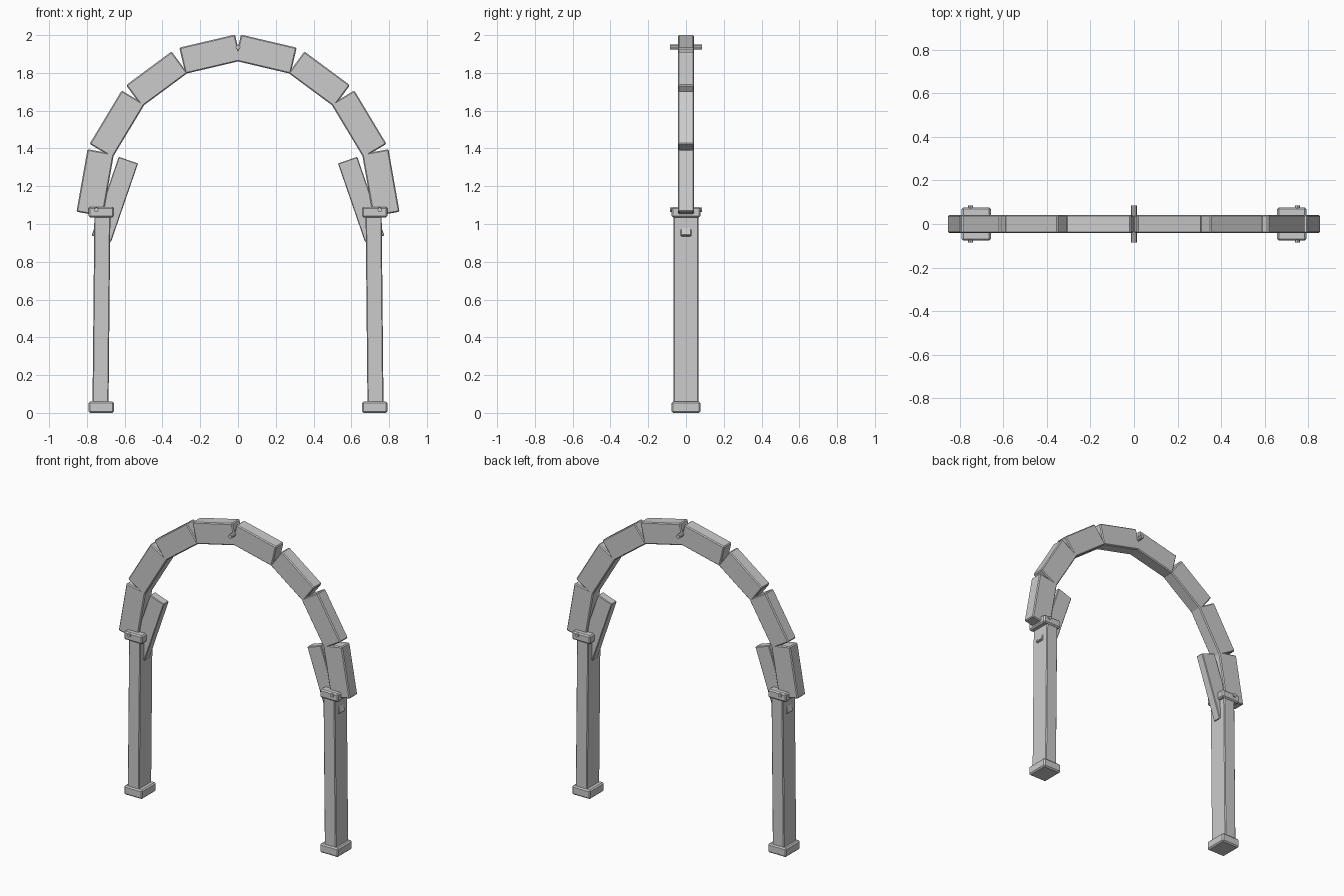
import bpy
import math
from mathutils import Matrix

cube = bpy.data.objects.get("Cube")
if cube:
    bpy.data.objects.remove(cube, do_unlink=True)

import bmesh


def make_object(name, bm, bevel):
    mesh = bpy.data.meshes.new(name)
    bm.to_mesh(mesh)
    bm.free()
    obj = bpy.data.objects.new(name, mesh)
    bpy.context.collection.objects.link(obj)
    if bevel:
        mod = obj.modifiers.new("worn_edges", "BEVEL")
        mod.width = bevel
        mod.segments = 1
    return obj


def beam(name, x, z, length, thick, depth, angle, bevel=0.006, lean=0):
    """Box whose length runs along x, tilted by angle in the front plane."""
    bm = bmesh.new()
    bmesh.ops.create_cube(bm, size=1)
    bmesh.ops.scale(bm, vec=(length, depth, thick), verts=bm.verts)
    bmesh.ops.rotate(bm, matrix=Matrix.Rotation(math.radians(-angle), 3, "Y"), verts=bm.verts)
    for v in bm.verts:
        if v.co.z > 0:
            v.co.x += lean
    bmesh.ops.translate(bm, vec=(x, 0, z), verts=bm.verts)
    return make_object(name, bm, bevel)


def peg(name, x, z, radius, length):
    bm = bmesh.new()
    bmesh.ops.create_cone(bm, cap_ends=True, segments=8, radius1=radius,
                          radius2=radius, depth=length)
    bmesh.ops.rotate(bm, matrix=Matrix.Rotation(math.pi / 2, 3, "X"), verts=bm.verts)
    bmesh.ops.translate(bm, vec=(x, 0, z), verts=bm.verts)
    return make_object(name, bm, 0)


# Arch segments from crown to springing: x, z, length, tilt
SEGMENTS = [
    (0.147, 1.899, 0.303, -13.2),
    (0.43, 1.767, 0.30, -36.5),
    (0.64, 1.529, 0.33, -59),
    (0.756, 1.218, 0.336, -80),
]

for label, side in (("left", 1), ("right", -1)):
    for i, (x, z, length, tilt) in enumerate(SEGMENTS):
        beam(f"arch_segment_{label}_{i + 1}", side * x, z, length, 0.142, 0.084, side * tilt)

    # Diagonal brace between post and arch
    beam(f"brace_{label}", side * 0.652, 1.13, 0.44, 0.108, 0.056, side * -71, 0.004)

    # Post leaning slightly inward, with base and cap blocks
    beam(f"post_{label}", side * 0.728, 0.545, 0.085, 1.03, 0.134, 0, 0.005, side * -0.01)
    beam(f"base_{label}", side * 0.724, 0.03, 0.135, 0.06, 0.152, 0, 0.008)
    beam(f"cap_{label}", side * 0.724, 1.063, 0.135, 0.055, 0.152, 0, 0.008)
    peg(f"cap_peg_{label}", side * 0.75, 1.075, 0.012, 0.168)

# Peg pinning the crown
peg("crown_peg", 0, 1.936, 0.013, 0.168)
